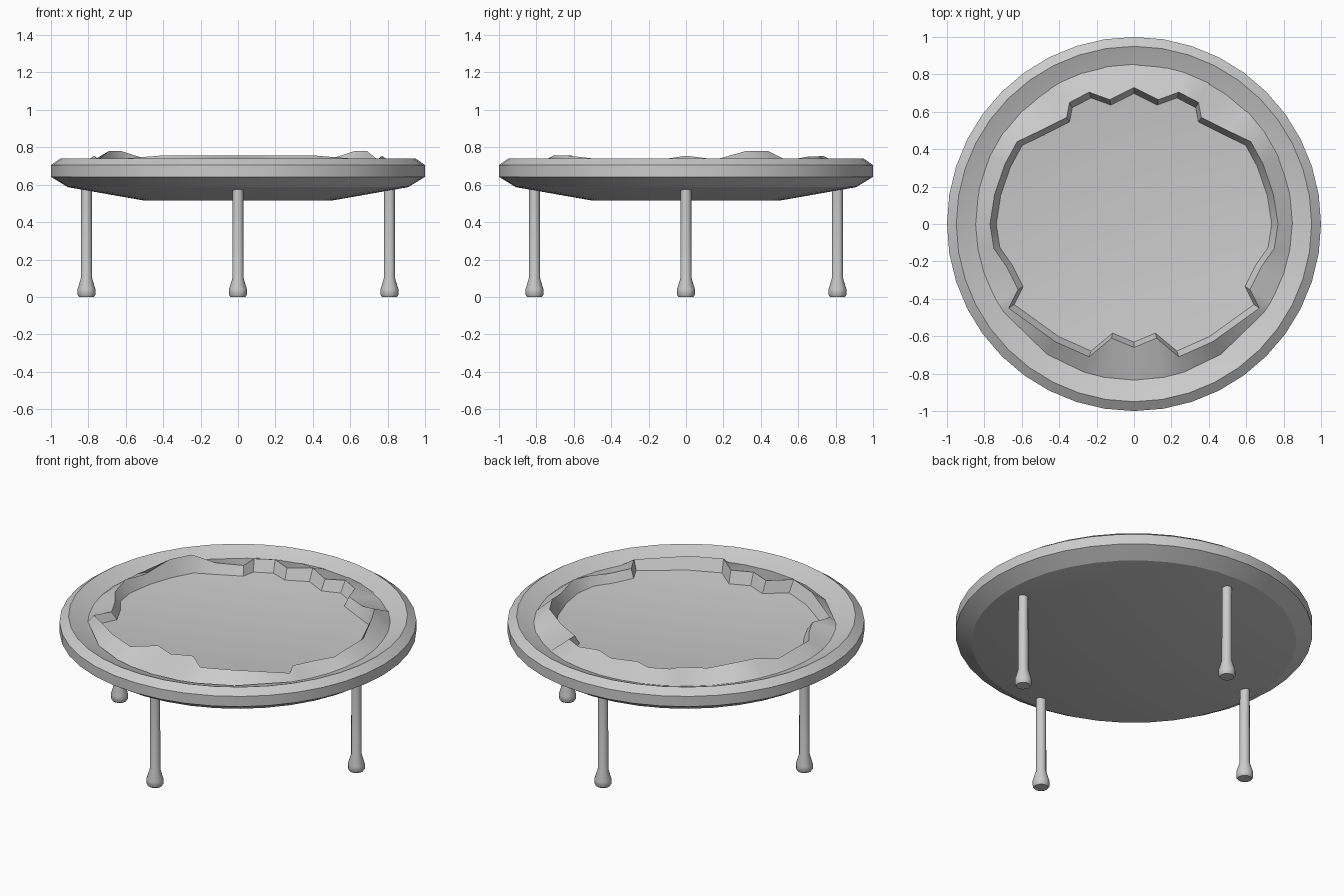
import bpy, bmesh, math

if "Cube" in bpy.data.objects:
    bpy.data.objects.remove(bpy.data.objects["Cube"])


def make_object(name, bm, angle=30):
    bmesh.ops.recalc_face_normals(bm, faces=bm.faces[:])
    me = bpy.data.meshes.new(name)
    bm.to_mesh(me)
    bm.free()
    ob = bpy.data.objects.new(name, me)
    bpy.context.collection.objects.link(ob)
    bpy.ops.object.select_all(action='DESELECT')
    ob.select_set(True)
    bpy.context.view_layer.objects.active = ob
    bpy.ops.object.shade_smooth_by_angle(angle=math.radians(angle))
    return ob


def bridge(bm, rings):
    for a, b in zip(rings, rings[1:]):
        n = len(a)
        for i in range(n):
            bm.faces.new((a[i], a[(i + 1) % n], b[(i + 1) % n], b[i]))


def lathe(name, profile, sides, centre=(0, 0), angle=30):
    """Revolve (radius, z) points and cap both ends."""
    bm = bmesh.new()
    rings = [[bm.verts.new((centre[0] + r * math.cos(math.tau * i / sides),
                            centre[1] + r * math.sin(math.tau * i / sides), z))
              for i in range(sides)] for r, z in profile]
    bridge(bm, rings)
    bm.faces.new(rings[0])
    bm.faces.new(rings[-1])
    return make_object(name, bm, angle)


# Shallow dish with a bevelled rim; the flat inside forms the central sheet
lathe("dish", [(0.50, 0.515), (0.91, 0.587), (1.0, 0.642), (1.0, 0.705),
               (0.95, 0.74), (0.83, 0.69), (0.80, 0.682)], 40, angle=20)

# Ragged collar: right half of its inner edge, mirrored to the left
edge = [(0, 0.73, 0.755), (0.13, 0.665, 0.745), (0.24, 0.705, 0.752),
        (0.345, 0.65, 0.75), (0.36, 0.57, 0.735), (0.50, 0.50, 0.74),
        (0.625, 0.44, 0.78), (0.69, 0.32, 0.78), (0.745, 0.16, 0.735),
        (0.77, 0, 0.755), (0.75, -0.13, 0.735), (0.68, -0.23, 0.73),
        (0.62, -0.35, 0.73), (0.67, -0.45, 0.735), (0.42, -0.63, 0.755),
        (0.24, -0.71, 0.755), (0.12, -0.61, 0.755), (0, -0.66, 0.755)]
edge += [(-x, y, z) for x, y, z in edge[-2:0:-1]]

bm = bmesh.new()
outer, crest, foot = [], [], []
for x, y, z in edge:
    r = math.hypot(x, y)
    k = (0.85 + 0.015 * y / r) / r
    outer.append(bm.verts.new((x * k, y * k, 0.695)))
    crest.append(bm.verts.new((x, y, z)))
    foot.append(bm.verts.new((x * 0.955, y * 0.955, 0.68)))
bridge(bm, [outer, crest, foot])
make_object("ragged_collar", bm, 35)

# Four slim legs with flared feet
leg = [(0.04, 0), (0.048, 0.012), (0.048, 0.04), (0.03, 0.1), (0.028, 0.61)]
for name, pos in (("front_leg", (0, -0.81)), ("back_leg", (0, 0.81)),
                  ("left_leg", (-0.81, 0)), ("right_leg", (0.81, 0))):
    lathe(name, leg, 12, pos, 35)
